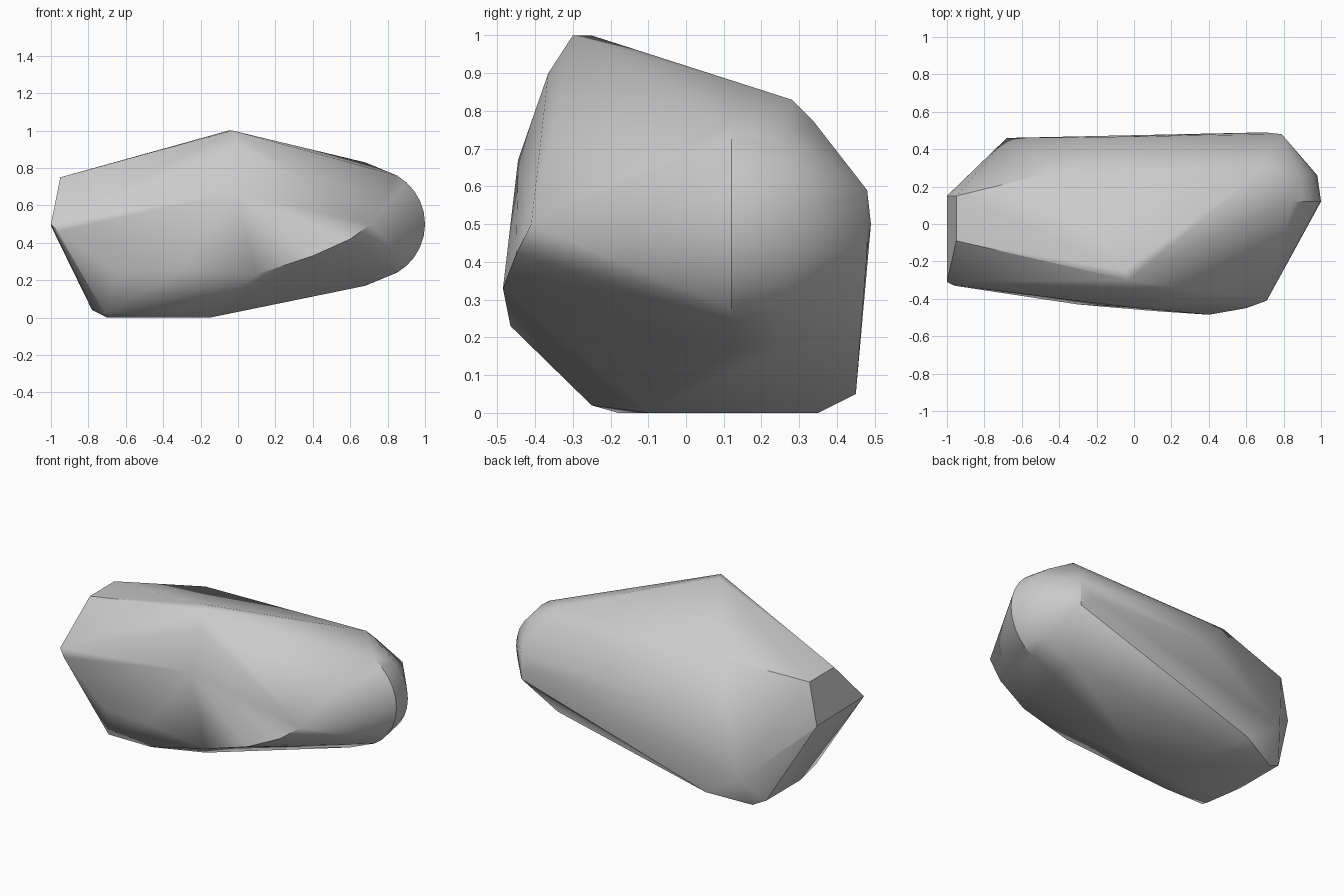
import bpy, bmesh, math
from mathutils import Vector

cube = bpy.data.objects.get("Cube")
if cube:
    bpy.data.objects.remove(cube, do_unlink=True)

# One stone-grey material
stone = bpy.data.materials.new("stone grey")
stone.use_nodes = True
GREY = (0.6, 0.6, 0.6, 1)
stone.diffuse_color = GREY
stone.node_tree.nodes["Principled BSDF"].inputs["Base Color"].default_value = GREY

# Corner points of the boulder, grouped by region
ridge = [(-.03, -.3, 1), (-.05, -.25, 1), (.01, -.365, .9), (-.02, -.445, .67)]
left_end = [(-.95, -.09, .75), (-.95, .15, .75), (-1, -.31, .5), (-.96, -.33, .46),
            (-.98, .17, .46), (-1, .15, .49)]
back = [(-.42, .28, .81), (-.14, .465, .53), (-.68, .46, .19), (.79, .48, .59),
        (.79, .48, .43), (.7, .49, .5), (.68, .28, .83), (.7, .34, .77)]
front = [(.71, -.41, .5), (.6, -.45, .42), (.4, -.485, .33), (.1, -.465, .23),
         (-.3, -.43, .26), (-.65, -.37, .24)]
base = [(-.7, -.18, 0), (-.7, .35, 0), (-.4, .35, 0), (-.15, -.1, 0), (-.42, -.25, .02),
        (-.71, -.25, .02), (-.78, 0, .04), (-.78, .33, .04), (-.45, .45, .05),
        (.68, .12, .17), (.68, .28, .18)]
points = ridge + left_end + back + front + base

# Rounded right end: two arcs around the y axis
for y, radius in ((.12, .3), (.26, .28)):
    for step in range(-5, 6):
        a = math.radians(step * 12)
        points.append((.7 + radius * math.cos(a), y, .5 + radius * math.sin(a)))

# Wrap the points in a convex shell
bm = bmesh.new()
for p in points:
    bm.verts.new(Vector(p))
hull = bmesh.ops.convex_hull(bm, input=bm.verts[:])
loose = {v for v in hull["geom_interior"] + hull["geom_unused"]
         if isinstance(v, bmesh.types.BMVert) and v.is_valid}
bmesh.ops.delete(bm, geom=list(loose), context='VERTS')
bmesh.ops.recalc_face_normals(bm, faces=bm.faces[:])

mesh = bpy.data.meshes.new("boulder")
bm.to_mesh(mesh)
bm.free()
mesh.materials.append(stone)
boulder = bpy.data.objects.new("boulder", mesh)
bpy.context.collection.objects.link(boulder)

# Soft shading that keeps the hard creases
bpy.ops.object.select_all(action='DESELECT')
boulder.select_set(True)
bpy.context.view_layer.objects.active = boulder
bpy.ops.object.shade_smooth_by_angle(angle=math.radians(35))
